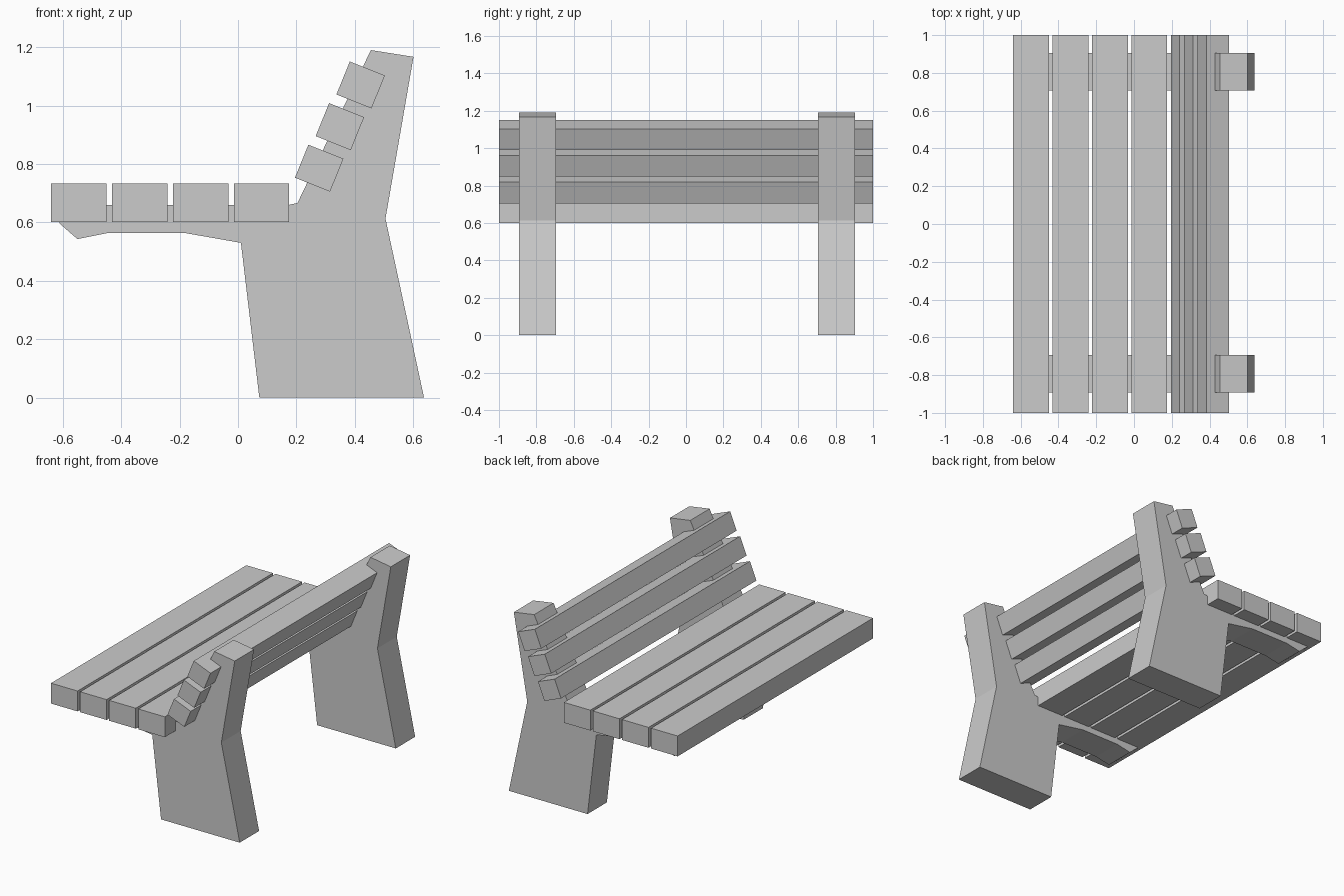
import bpy, bmesh
from mathutils import Vector

if "Cube" in bpy.data.objects:
    bpy.data.objects.remove(bpy.data.objects["Cube"])


def prism(name, profile, y0, y1):
    """Extrude an x-z profile from y0 to y1."""
    bm = bmesh.new()
    face = bm.faces.new([bm.verts.new((x, y0, z)) for x, z in profile])
    ext = bmesh.ops.extrude_face_region(bm, geom=[face])
    verts = [v for v in ext["geom"] if isinstance(v, bmesh.types.BMVert)]
    bmesh.ops.translate(bm, verts=verts, vec=(0, y1 - y0, 0))
    bmesh.ops.recalc_face_normals(bm, faces=bm.faces[:])
    mesh = bpy.data.meshes.new(name)
    bm.to_mesh(mesh)
    bm.free()
    obj = bpy.data.objects.new(name, mesh)
    bpy.context.collection.objects.link(obj)
    return obj


# Two concrete supports: foot, seat arm and back post in one profile
support = [(0.073, 0), (0.637, 0), (0.505, 0.613), (0.601, 1.167),
           (0.455, 1.19), (0.204, 0.667), (0.175, 0.66), (-0.60, 0.66),
           (-0.612, 0.597), (-0.55, 0.543), (-0.45, 0.563),
           (-0.178, 0.563), (0.01, 0.53)]
for side, y in (("front", -0.892), ("back", 0.706)):
    prism(f"{side}_support", support, y, y + 0.198)

# Four flat seat slats
for i in range(4):
    x = -0.64 + i * 0.2085
    prism(f"seat_slat_{i + 1}",
          [(x, 0.601), (x + 0.19, 0.601), (x + 0.19, 0.733), (x, 0.733)], -1, 1)

# Three tilted backrest slats
corner, step = Vector((0.195, 0.753)), Vector((0.071, 0.1425))
depth, height = Vector((0.12, -0.048)), Vector((0.046, 0.113))
for i in range(3):
    p = corner + step * i
    prism(f"back_slat_{i + 1}",
          [p, p + depth, p + depth + height, p + height], -1, 1)
